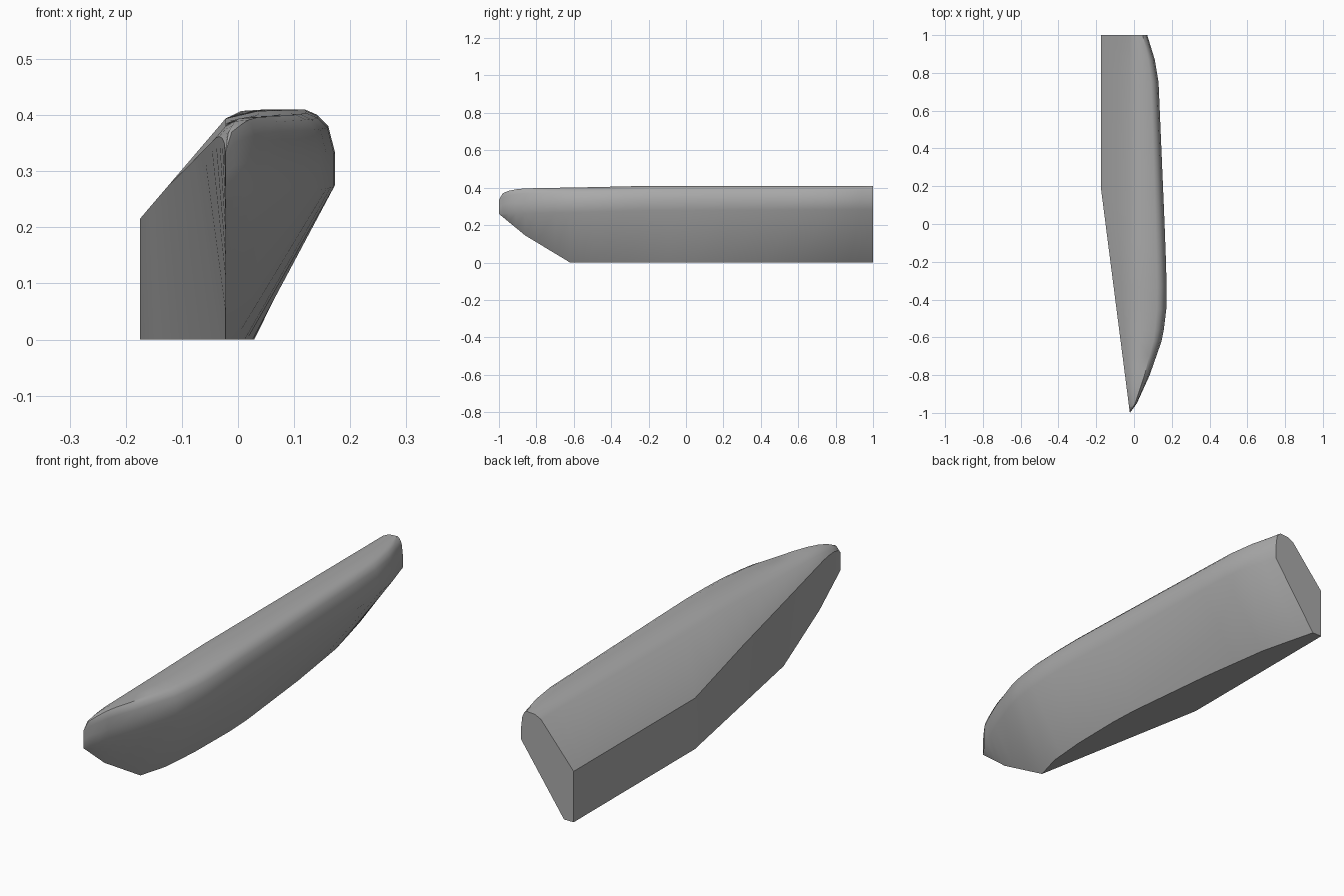
import bpy
import bmesh

cube = bpy.data.objects.get("Cube")
if cube:
    bpy.data.objects.remove(cube, do_unlink=True)

TIP_X = -0.022  # plane of the pointed front edge


def along(keys, y):
    """Linear interpolation through (y, value) pairs."""
    for (y0, v0), (y1, v1) in zip(keys, keys[1:]):
        if y <= y1:
            return v0 + (v1 - v0) * max(0, y - y0) / (y1 - y0)
    return keys[-1][1]


# Guide lines running from front to back
keel = [(-1, .26), (-.86, .145), (-.62, 0), (1, 0)]
crown = [(-1, .335), (-.98, .37), (-.94, .387), (-.88, .396), (-.5, .403), (-.2, .41), (1, .41)]
bulge = [(-1, TIP_X), (-.95, .015), (-.8, .083), (-.6, .153), (-.45, .171), (-.3, .173),
         (0, .162), (.75, .13), (.87, .11), (1, .07)]
bulge_z = [(-1, .26), (-.6, .268), (-.2, .278), (1, .284)]
wall_top = [(-1, TIP_X), (.19, -.175), (1, -.175)]
wall_foot = [(-.62, TIP_X), (.19, -.175), (1, -.175)]
outer_foot = [(-.62, TIP_X), (-.5, .012), (-.33, .026), (-.1, .029), (.03, .023),
              (.43, -.02), (.76, -.068), (1, -.13)]

# Rounded shoulder: (share of width, share of height above the bulge)
SHOULDER = [(1, 0), (1, .45), (.94, .8), (.85, .93), (.74, 1), (.3, .98)]


def section(y):
    foot, top, low = along(keel, y), along(crown, y), along(bulge_z, y)
    width = along(bulge, y) - TIP_X
    ridge = top - .016
    wx = along(wall_top, y)
    pts = [(along(wall_foot, y), foot), (along(outer_foot, y), foot)]
    pts += [(TIP_X + width * u, low + (top - low) * v) for u, v in SHOULDER]
    pts += [(TIP_X, ridge), (wx, ridge - 1.17 * (TIP_X - wx))]
    return [(x, y, z) for x, z in pts]


# Loft the body through its cross-sections
stations = [-1, -.98, -.95, -.91, -.86, -.8, -.7, -.62, -.56, -.5, -.45, -.33, -.2, -.1, .03,
            .19, .43, .6, .75, .87, .94, 1]
bm = bmesh.new()
rings = [[bm.verts.new(p) for p in section(y)] for y in stations]
for a, b in zip(rings, rings[1:]):
    for i in range(len(a)):
        j = (i + 1) % len(a)
        bm.faces.new((a[i], a[j], b[j], b[i]))
bm.faces.new(rings[-1])
bmesh.ops.remove_doubles(bm, verts=bm.verts, dist=.0005)
bmesh.ops.dissolve_degenerate(bm, edges=bm.edges, dist=.0001)
bmesh.ops.recalc_face_normals(bm, faces=bm.faces)
mesh = bpy.data.meshes.new("hull_body")
bm.to_mesh(mesh)
bm.free()

# Plain grey finish
grey = bpy.data.materials.new("plain_grey")
grey.use_nodes = True
colour = (.4, .4, .4, 1)
grey.diffuse_color = colour
for node in grey.node_tree.nodes:
    if node.type == 'BSDF_PRINCIPLED':
        node.inputs["Base Color"].default_value = colour
mesh.materials.append(grey)

body = bpy.data.objects.new("hull_body", mesh)
bpy.context.collection.objects.link(body)
bpy.ops.object.select_all(action='DESELECT')
body.select_set(True)
bpy.context.view_layer.objects.active = body
bpy.ops.object.shade_smooth_by_angle(angle=.66)
